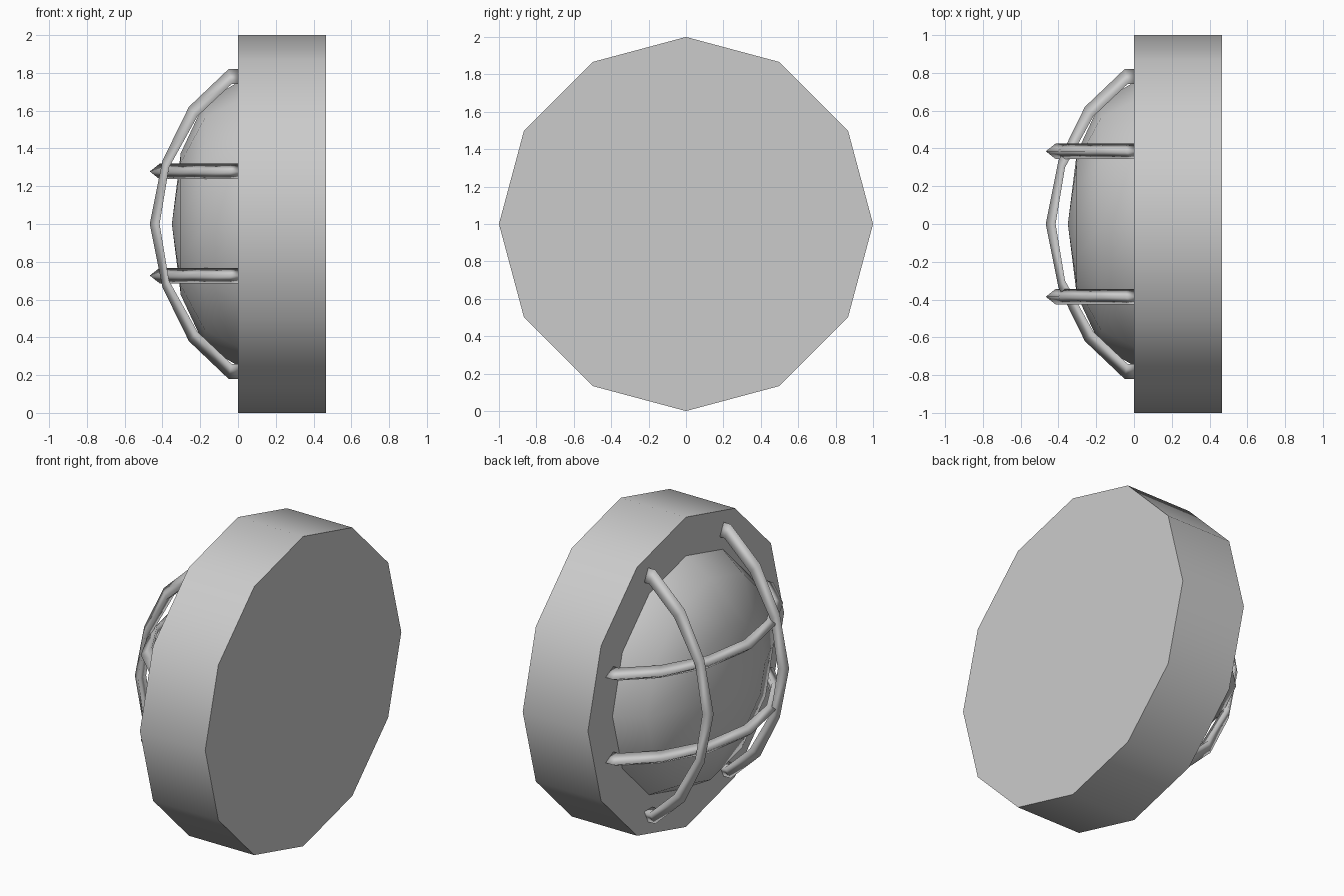
import bpy, bmesh, math
from mathutils import Matrix, Vector

cube = bpy.data.objects.get("Cube")
if cube:
    bpy.data.objects.remove(cube)

grey = bpy.data.materials.new("light grey")
grey.use_nodes = True
colour = (0.6, 0.6, 0.6, 1)
grey.diffuse_color = colour
grey.node_tree.nodes["Principled BSDF"].inputs["Base Color"].default_value = colour

CENTRE = Vector((0, 0, 1))


def finish(name, bm, angle):
    bmesh.ops.recalc_face_normals(bm, faces=bm.faces)
    mesh = bpy.data.meshes.new(name)
    bm.to_mesh(mesh)
    bm.free()
    mesh.materials.append(grey)
    obj = bpy.data.objects.new(name, mesh)
    bpy.context.collection.objects.link(obj)
    bpy.ops.object.select_all(action='DESELECT')
    obj.select_set(True)
    bpy.context.view_layer.objects.active = obj
    bpy.ops.object.shade_smooth_by_angle(angle=math.radians(angle))
    return obj


def lathe(name, profile, sides, angle):
    """Turn (x, radius) points round the x axis; radius 0 closes an end."""
    bm = bmesh.new()
    rings = []
    for x, r in profile:
        count = sides if r > 0 else 1
        rings.append([bm.verts.new(CENTRE + Vector((x, r * math.sin(a), r * math.cos(a))))
                      for a in (math.tau * i / sides for i in range(count))])
    for a, b in zip(rings, rings[1:]):
        for i in range(sides):
            j = (i + 1) % sides
            corners = [a[i % len(a)], a[j % len(a)], b[j % len(b)], b[i % len(b)]]
            bm.faces.new(list(dict.fromkeys(corners)))
    for ring in (rings[0], rings[-1]):
        if len(ring) > 1:
            bm.faces.new(ring)
    return finish(name, bm, angle)


# Housing drum
lathe("housing", [(0, 1), (0.466, 1)], 12, 35)

# Shallow glass dome
steps = [math.radians(a) for a in (0, 30, 60, 90)]
lathe("dome", [(-0.35 * math.cos(a), 0.75 * math.sin(a)) for a in steps], 12, 60)

# Guard bars: three-sided section with the ridge facing outwards
OUTER = [(0, 0.82), (-0.05, 0.82), (-0.26, 0.62), (-0.40, 0.335), (-0.467, 0)]
INNER = [(0, 0.74), (-0.035, 0.74), (-0.215, 0.57), (-0.365, 0.30), (-0.415, 0)]


def mirrored(points):
    return points + [(x, -t) for x, t in reversed(points[:-1])]


def guard_bar(name, offset, vertical):
    bm = bmesh.new()
    half_width = 0.041
    rings = []
    for (ox, ot), (ix, it) in zip(mirrored(OUTER), mirrored(INNER)):
        section = [(ox, offset, ot), (ix, offset + half_width, it), (ix, offset - half_width, it)]
        rings.append([bm.verts.new(CENTRE + Vector((x, s, t) if vertical else (x, t, s)))
                      for x, s, t in section])
    for a, b in zip(rings, rings[1:]):
        for i in range(3):
            j = (i + 1) % 3
            bm.faces.new((a[i], a[j], b[j], b[i]))
    bm.faces.new(rings[0])
    bm.faces.new(rings[-1])
    finish(name, bm, 180)


guard_bar("guard_bar_left", -0.385, True)
guard_bar("guard_bar_right", 0.385, True)
guard_bar("guard_bar_upper", 0.278, False)
guard_bar("guard_bar_lower", -0.273, False)
